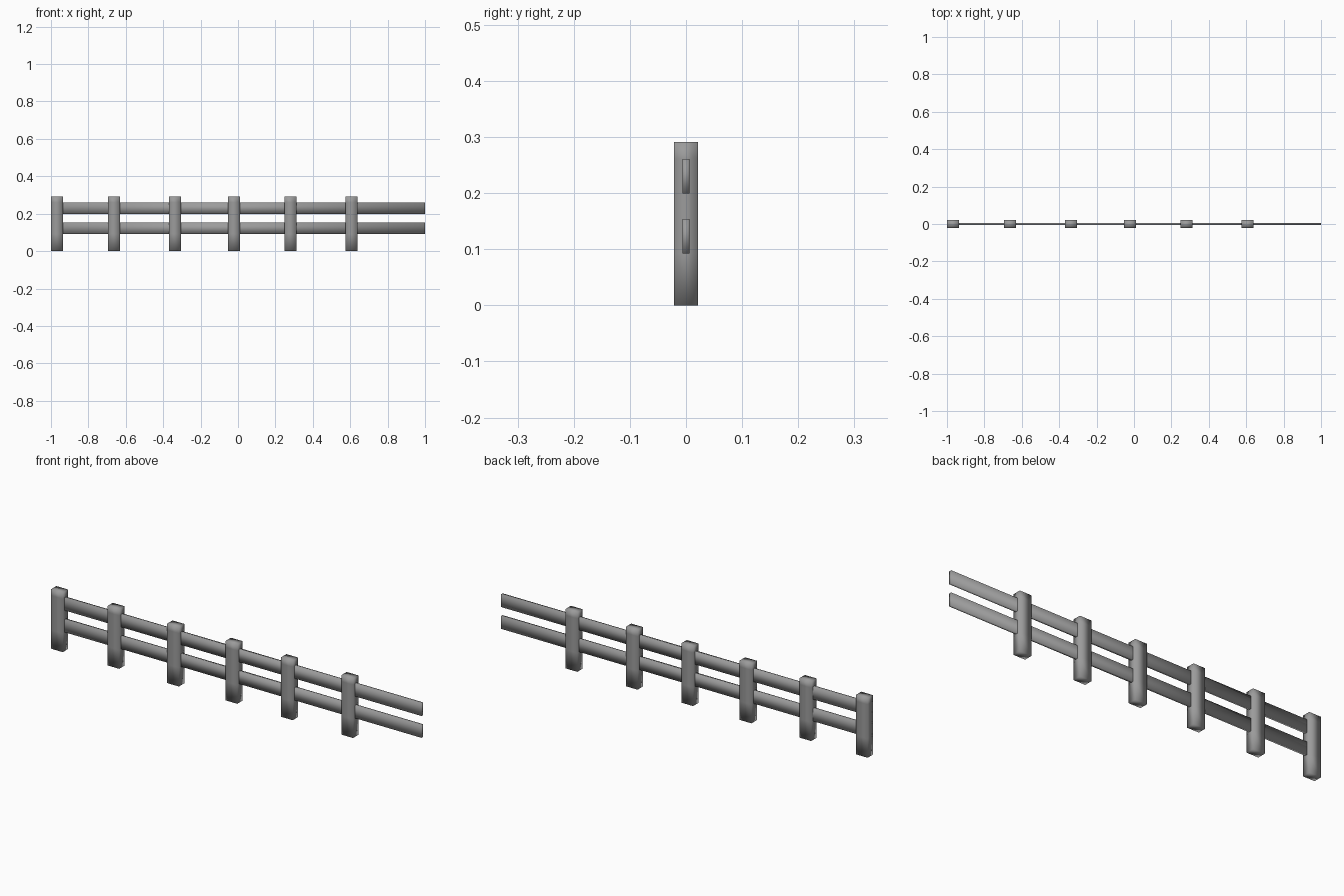
import bpy
import bmesh
from mathutils import Vector

if "Cube" in bpy.data.objects:
    bpy.data.objects.remove(bpy.data.objects["Cube"])

# dark grey paint shared by all parts
paint = bpy.data.materials.new("dark_grey")
paint.diffuse_color = (0.33, 0.33, 0.33, 1)
paint.use_nodes = True
paint.node_tree.nodes["Principled BSDF"].inputs["Base Color"].default_value = paint.diffuse_color


def box(name, x0, x1, depth, z0, z1, cuts=()):
    """Smooth-shaded box with edge loops at the heights in cuts."""
    bm = bmesh.new()
    bmesh.ops.create_cube(bm, size=1)
    bmesh.ops.scale(bm, vec=(x1 - x0, depth, z1 - z0), verts=bm.verts)
    bmesh.ops.translate(bm, vec=((x0 + x1) / 2, 0, (z0 + z1) / 2), verts=bm.verts)
    for z in cuts:
        bmesh.ops.bisect_plane(bm, geom=bm.verts[:] + bm.edges[:] + bm.faces[:],
                               plane_co=Vector((0, 0, z)), plane_no=Vector((0, 0, 1)))
    for f in bm.faces:
        f.smooth = True
    mesh = bpy.data.meshes.new(name)
    bm.to_mesh(mesh)
    bm.free()
    mesh.materials.append(paint)
    ob = bpy.data.objects.new(name, mesh)
    bpy.context.collection.objects.link(ob)
    return ob


POST_WIDTH = 0.064
RAILS = {"lower_rail": (0.092, 0.154), "upper_rail": (0.199, 0.261)}
LEVELS = [z for span in RAILS.values() for z in span]

# unevenly spaced upright posts, with edge loops where the rails meet them
for i, left in enumerate((-1.0, -0.694, -0.37, -0.053, 0.248, 0.575)):
    box(f"post_{i + 1}", left, left + POST_WIDTH, 0.042, 0.0, 0.291, LEVELS)

# two thin horizontal rails running from the first post past the last one
for name, (z0, z1) in RAILS.items():
    box(name, -0.97, 1.0, 0.013, z0, z1)
